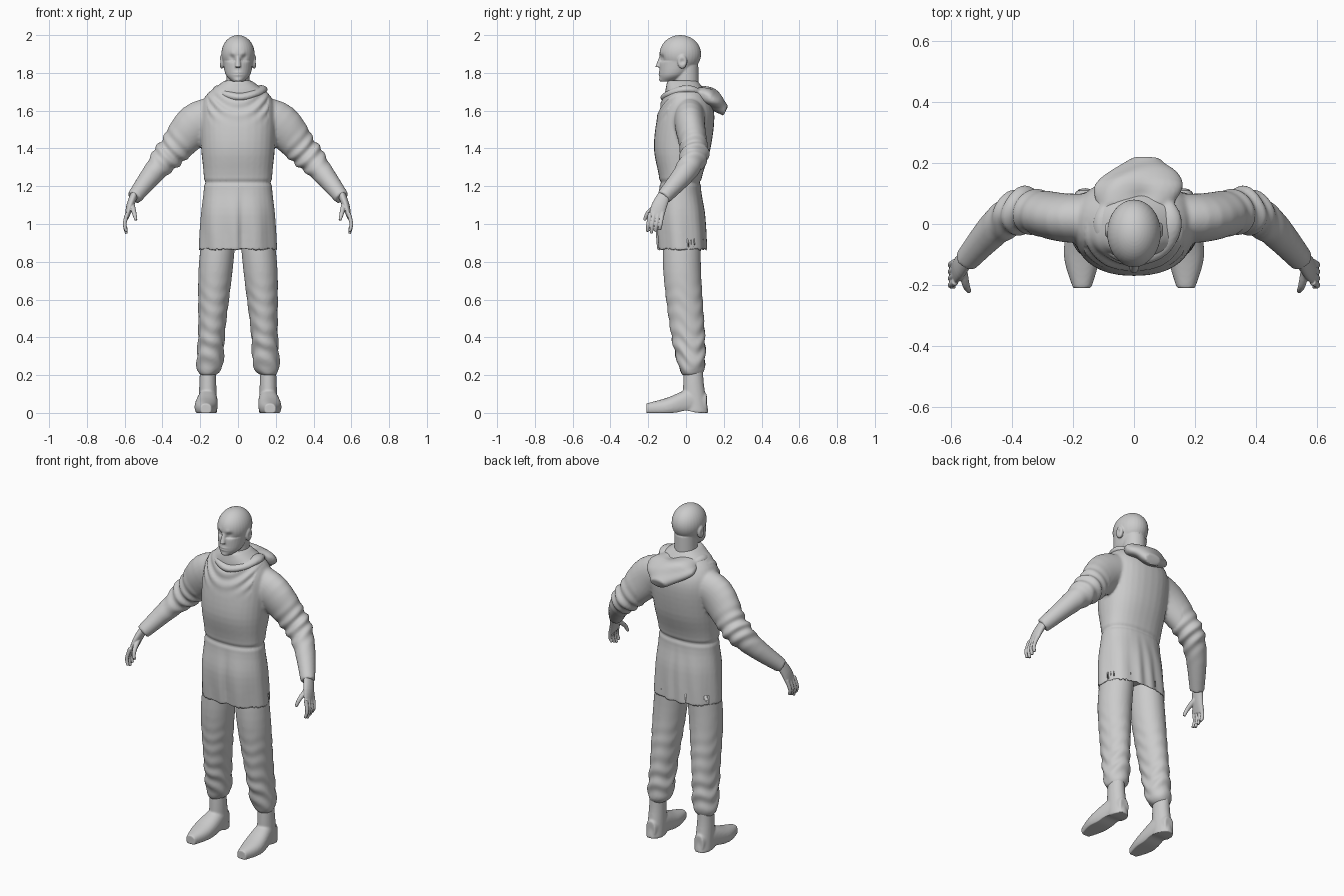
import bpy, bmesh, math
from mathutils import Matrix, Vector

cube = bpy.data.objects.get("Cube")
if cube:
    bpy.data.objects.remove(cube)

grey = bpy.data.materials.new("plain grey")
grey.use_nodes = True
grey.diffuse_color = (.6, .6, .6, 1)
grey.node_tree.nodes["Principled BSDF"].inputs["Base Color"].default_value = grey.diffuse_color

ACROSS, DEEP, UP = Vector((1, 0, 0)), Vector((0, 1, 0)), Vector((0, 0, 1))
SIDES = {"left": 1, "right": -1}


def blend(before, start, end, after, t):
    """Point on a smooth spline between two key rings."""
    return [q + t / 2 * (r - p + t * (2 * p - 5 * q + 4 * r - s + t * (3 * (q - r) + s - p)))
            for p, q, r, s in zip(before, start, end, after)]


def resample(keys, closed, steps=5):
    """Add smooth rings between the key rings."""
    last = len(keys) - 1

    def key(i):
        return keys[i % len(keys)] if closed else keys[max(0, min(i, last))]

    spans = len(keys) if closed else last
    rings = [blend(key(i - 1), key(i), key(i + 1), key(i + 2), step / steps)
             for i in range(spans) for step in range(steps)]
    return rings if closed else rings + [keys[last]]


def loft(bm, keys, normal=None, ref=ACROSS, side=1, power=2, closed=False, count=32):
    """Skin a body through key rings (x, y, z, half width, half depth)."""
    rings = resample(keys, closed)
    centres = [Vector(ring[:3]) for ring in rings]
    last, loops = len(rings) - 1, []
    for i, (x, y, z, width, depth) in enumerate(rings):
        after = centres[(i + 1) % len(rings)] if closed else centres[min(i + 1, last)]
        before = centres[i - 1] if closed else centres[max(i - 1, 0)]
        axis = (normal or after - before).normalized()
        u = (ref - axis * ref.dot(axis)).normalized()
        v = axis.cross(u)
        loop = []
        for k in range(count):
            angle = math.tau * k / count
            c, s = math.cos(angle), math.sin(angle)
            c = math.copysign(abs(c) ** (2 / power), c)
            s = math.copysign(abs(s) ** (2 / power), s)
            p = centres[i] + u * c * width + v * s * depth
            loop.append(bm.verts.new((p.x * side, p.y, p.z)))
        loops.append(loop)
    pairs = list(zip(loops, loops[1:]))
    if closed:
        pairs.append((loops[-1], loops[0]))
    else:
        bm.faces.new(loops[0][::-1])
        bm.faces.new(loops[-1])
    for low, high in pairs:
        for k in range(count):
            n = (k + 1) % count
            bm.faces.new((low[k], low[n], high[n], high[k]))


def ball(bm, centre, radii):
    matrix = Matrix.LocRotScale(Vector(centre), None, Vector(radii))
    bmesh.ops.create_uvsphere(bm, u_segments=32, v_segments=24, radius=1, matrix=matrix)


def finish(name, bm, voxel, shape=None):
    """Fuse the overlapping bodies into one skin, then mould its vertices by a rule."""
    bmesh.ops.recalc_face_normals(bm, faces=bm.faces)
    mesh = bpy.data.meshes.new(name)
    bm.to_mesh(mesh)
    bm.free()
    obj = bpy.data.objects.new(name, mesh)
    bpy.context.collection.objects.link(obj)
    fuse = obj.modifiers.new("fuse", 'REMESH')
    fuse.mode, fuse.voxel_size = 'VOXEL', voxel
    soften = obj.modifiers.new("soften", 'SMOOTH')
    soften.factor, soften.iterations = .5, 4
    graph = bpy.context.evaluated_depsgraph_get()
    skin = bpy.data.meshes.new_from_object(obj.evaluated_get(graph))
    obj.modifiers.clear()
    obj.data = skin
    if shape:
        moved = [shape(v.co.copy(), v.normal.copy()) for v in skin.vertices]
        for vertex, place in zip(skin.vertices, moved):
            vertex.co = place
    for polygon in skin.polygons:
        polygon.use_smooth = True
    skin.materials.clear()
    skin.materials.append(grey)
    skin.update()


def band(value, centre, width):
    return math.exp(-((value - centre) / width) ** 2)


def bump(point, centre, radius):
    return band((point - Vector(centre)).length, 0, radius)


def mirrored(point):
    return Vector((abs(point.x), point.y, point.z))


# Head: cranium, jaw, neck, nose and ears
bm = bmesh.new()
ball(bm, (0, -.03, 1.9), (.088, .11, .1))
loft(bm, [(0, -.095, 1.755, .03, .04), (0, -.065, 1.79, .065, .075), (0, -.035, 1.86, .08, .105)], UP)
loft(bm, [(0, 0, 1.66, .065, .07), (0, 0, 1.84, .06, .065)], UP)
loft(bm, [(0, -.13, 1.89, .01, .01), (0, -.145, 1.83, .016, .018)], UP)
for side in SIDES.values():
    ball(bm, (.085 * side, -.02, 1.86), (.014, .025, .038))


def face(p, n):
    q = mirrored(p)
    # Eye sockets, eyeballs and brows
    push = .013 * bump(q, (.035, -.13, 1.88), .018) - .005 * bump(q, (.035, -.12, 1.88), .012)
    push -= .005 * bump(q, (.03, -.14, 1.9), .015)
    if p.y < -.1:
        # Lips, the line between them, and the chin
        wide = band(p.x, 0, .024)
        push -= wide * (.006 * band(p.z, 1.795, .012) + .006 * band(p.z, 1.76, .014))
        push += wide * .005 * band(p.z, 1.795, .003)
    hollow = .008 * bump(q, (.1, -.02, 1.86), .014)
    return p + DEEP * push - ACROSS * math.copysign(hollow, p.x)


finish("head", bm, .004, face)

# Tunic: skirt, chest, collar and sleeves
bm = bmesh.new()
body = [(0, -.02, .86, .205, .13), (0, -.03, 1.05, .195, .13), (0, -.03, 1.22, .18, .11),
        (0, -.02, 1.4, .195, .15), (0, 0, 1.58, .2, .15), (0, 0, 1.68, .17, .115),
        (0, -.02, 1.76, .07, .08)]
loft(bm, body, UP, power=2.3)
sleeve = [(.08, .02, 1.6, .08, .08), (.22, .02, 1.53, .08, .11), (.35, .04, 1.38, .07, .08),
          (.44, 0, 1.28, .06, .06), (.55, -.12, 1.14, .04, .04)]
for side in SIDES.values():
    loft(bm, sleeve, None, DEEP, side)


def cloth(p, n):
    q, push = mirrored(p), 0
    if n.z < -.8 and p.z < .88:
        # Hollow underside of the skirt
        return p + UP * .06
    if q.x < .23 and p.z < 1.3:
        # Waist crease, skirt pleats and front overlap
        drop = max(0, min(1, 4 * (1.2 - p.z)))
        push -= .007 * band(p.z, 1.22, .012)
        push += .004 * drop * math.sin(9 * math.atan2(p.y, p.x) + 4 * p.z)
        if p.y < 0:
            push -= .01 * drop * band(p.x, .02, .02)
    elif q.x > .26:
        # Bunched cloth about the elbows
        along = q.x - q.z
        push += .006 * math.sin(75 * along + 25 * q.y) * band(along, -1, .12)
        push += .014 * bump(q, (.37, .1, 1.36), .05)
        push += .012 * bump(q, (.42, .03, 1.38), .04)
    if q.x < .16 and p.y < 0:
        # Drape below the collar
        push += .005 * math.sin(85 * p.z - 400 * q.x ** 2) * band(p.z, 1.63, .06)
    return p + n * push


finish("tunic", bm, .008, cloth)

# Hood: rolled collar, with the empty hood lying on the back
bm = bmesh.new()
roll = []
for k in range(8):
    c, s = math.cos(math.tau * k / 8), math.sin(math.tau * k / 8)
    roll.append((.01 + .11 * c, .1 * s, 1.71 - .04 * s * s, .024, .036))
loft(bm, roll, None, UP, closed=True)
loft(bm, [(0, .05, 1.7, .12, .04), (.02, .13, 1.67, .145, .05), (.04, .21, 1.6, .05, .03)],
     DEEP * 2 - UP)


def hood_folds(p, n):
    fold = .005 * math.sin(75 * p.z + 28 * p.x) * band(p.y, .1, .1)
    return p + n * (fold - .014 * bump(p, (.03, .09, 1.74), .035))


finish("hood", bm, .007, hood_folds)

# Key rings of a trouser leg, a boot and a palm
leg = [(.1, -.02, .95, .09, .1), (.12, -.02, .74, .09, .1), (.14, .01, .42, .07, .09),
       (.15, .03, .25, .07, .07), (.16, .03, .2, .04, .05)]
shaft = [(.16, .04, .25, .04, .05), (.16, .04, .15, .045, .055), (.16, .05, 0, .05, .07)]
foot = [(.16, .11, .05, .03, .05), (.16, .03, .06, .05, .07), (.17, -.1, .03, .06, .05),
        (.17, -.21, .02, .03, .03)]
palm = [(.54, -.1, 1.18, .03, .02), (.57, -.14, 1.1, .04, .02), (.59, -.16, 1.03, .04, .01)]
thumb = [(.56, -.15, 1.1, .014, .014), (.55, -.2, 1.06, .012, .012), (.54, -.22, 1.02, .008, .008)]


def wrinkle(p, n):
    ripple = math.sin(70 * p.z + 3 * math.sin(30 * p.y) + 25 * p.x)
    return p + n * .004 * ripple * (band(p.z, .33, .13) + band(p.z, .58, .1) / 3)


def sole(p, n):
    p.z = max(p.z, .012 * band(p.y, 0, .04))
    return p


for label, side in SIDES.items():
    bm = bmesh.new()
    loft(bm, leg, UP, side=side)
    finish(label + "_trouser_leg", bm, .008, wrinkle)

    bm = bmesh.new()
    loft(bm, shaft, UP, side=side)
    loft(bm, foot, DEEP, side=side, power=2.3)
    finish(label + "_boot", bm, .006, sole)

    # Hand: palm, thumb and four fingers of differing length
    bm = bmesh.new()
    loft(bm, palm, None, DEEP, side)
    loft(bm, thumb, None, ACROSS, side)
    for k in range(4):
        y, tip = -.19 + .022 * k, .95 + .01 * abs(k - 1)
        loft(bm, [(.585, y, 1.06, .011, .011), (.6, y - .01, 1, .01, .01),
                  (.59, y - .015, tip, .008, .008)], None, DEEP, side)
    finish(label + "_hand", bm, .003)
